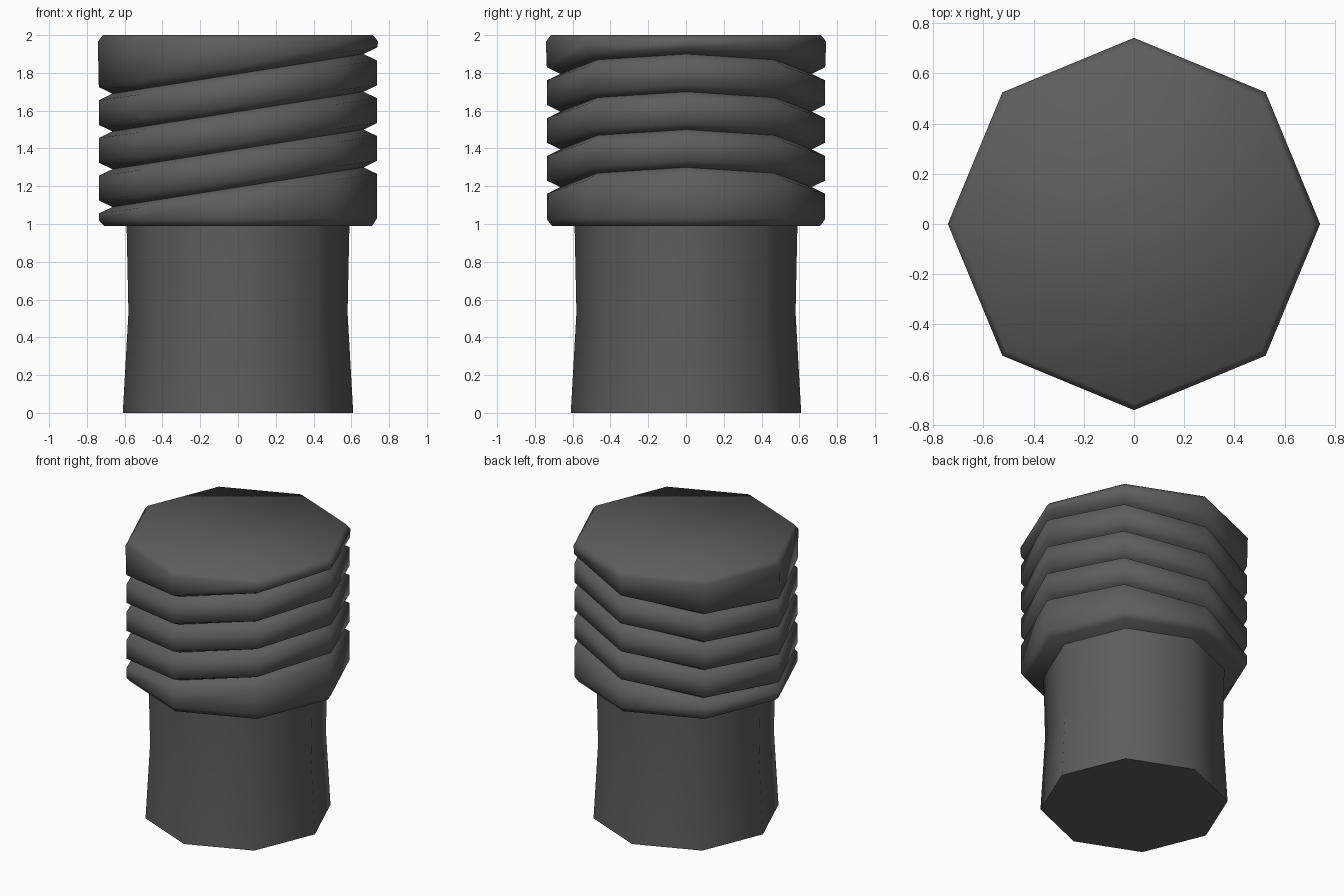
import bpy, bmesh, math

if "Cube" in bpy.data.objects:
    bpy.data.objects.remove(bpy.data.objects["Cube"])

SIDES = 8
grey = bpy.data.materials.new("dark grey rubber")
grey.diffuse_color = (0.11, 0.11, 0.11, 1)
grey.use_nodes = True
grey.node_tree.nodes["Principled BSDF"].inputs["Base Color"].default_value = grey.diffuse_color


def lathe(name, rings, smooth_angle):
    """Octagonal body from (radius, height, tilt) rings; tilt raises the +x side."""
    bm = bmesh.new()
    loops = []
    for r, z, tilt in rings:
        loop = []
        for i in range(SIDES):
            a = 2 * math.pi * i / SIDES
            loop.append(bm.verts.new((r * math.cos(a), r * math.sin(a),
                                      z + tilt * math.cos(a))))
        loops.append(loop)
    for low, high in zip(loops, loops[1:]):
        for i in range(SIDES):
            j = (i + 1) % SIDES
            bm.faces.new((low[i], low[j], high[j], high[i]))
    bm.faces.new(loops[0][::-1])
    bm.faces.new(loops[-1])
    mesh = bpy.data.meshes.new(name)
    bm.to_mesh(mesh)
    bm.free()
    obj = bpy.data.objects.new(name, mesh)
    bpy.context.collection.objects.link(obj)
    mesh.materials.append(grey)
    bpy.ops.object.select_all(action='DESELECT')
    obj.select_set(True)
    bpy.context.view_layer.objects.active = obj
    bpy.ops.object.shade_smooth_by_angle(angle=math.radians(smooth_angle))
    return obj


# Slightly waisted shaft
lathe("shaft", [(0.61, 0, 0), (0.58, 0.53, 0), (0.59, 1.0, 0)], 60)

# Head with chamfered ends and four tilted V grooves
rings = [(0.71, 0.99, 0), (0.737, 1.026, 0.006)]
for k in range(4):
    z = 1.195 + 0.2 * k
    rings += [(0.737, z - 0.035, 0.105),
              (0.665, z, 0.105),
              (0.737, z + 0.035, 0.105)]
rings += [(0.742, 1.966, 0), (0.715, 2.0, 0)]
lathe("ridged_head", rings, 70)
